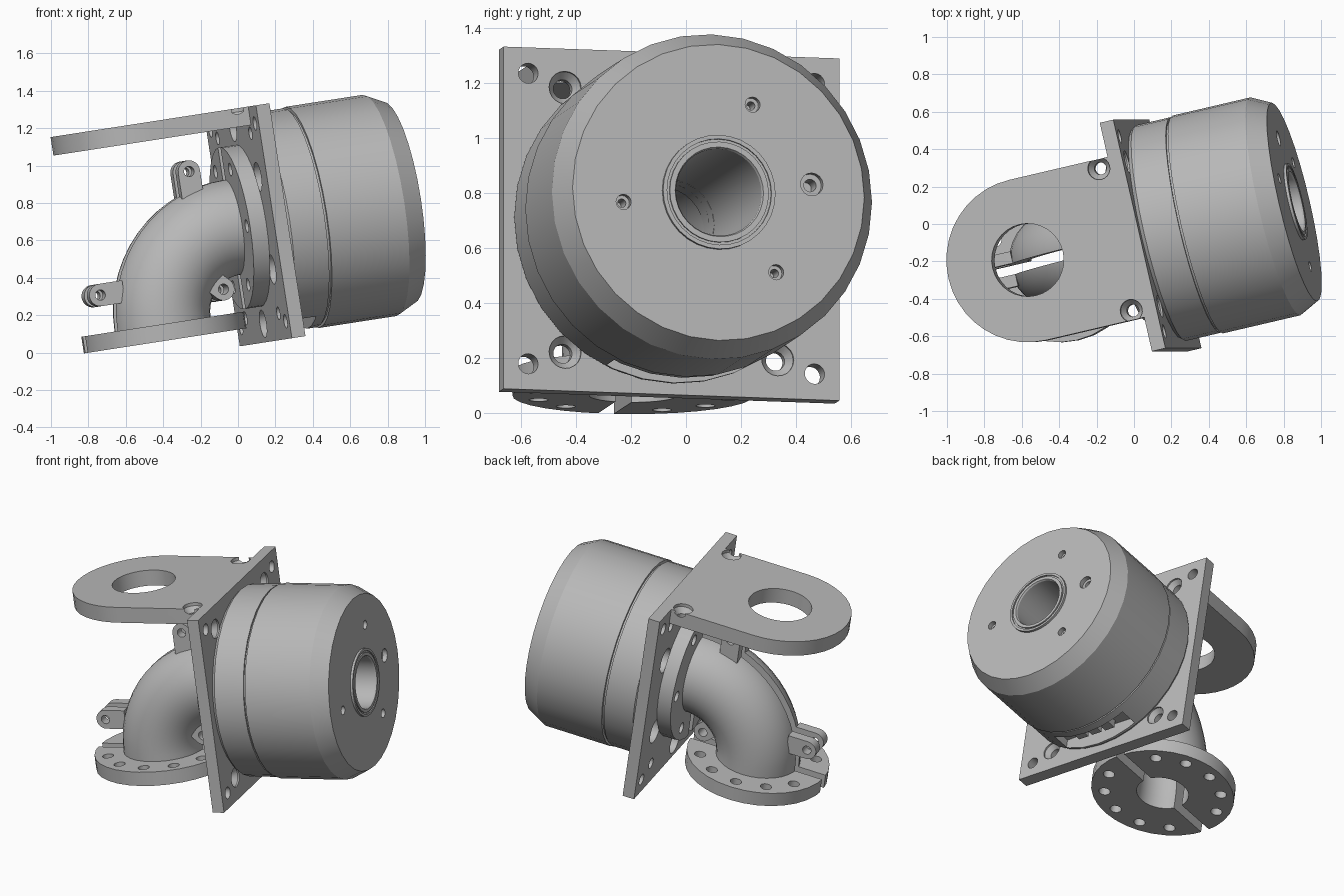
import bpy, bmesh
from math import sin, cos, pi, radians
from mathutils import Matrix, Vector

if "Cube" in bpy.data.objects:
    bpy.data.objects.remove(bpy.data.objects["Cube"])

# One metal colour
metal = bpy.data.materials.new("grey_metal")
metal.use_nodes = True
GREY = (0.48, 0.48, 0.48, 1)
metal.diffuse_color = GREY
metal.node_tree.nodes["Principled BSDF"].inputs["Base Color"].default_value = GREY

# The whole assembly is built square (x = motor axis) and tilted as a unit
PLACE = (Matrix.Translation((0.125, -0.053, 0.689))
         @ Matrix.Rotation(radians(-8.8), 4, 'Y') @ Matrix.Rotation(radians(13), 4, 'Z'))
X, Y, Z = Vector((1, 0, 0)), Vector((0, 1, 0)), Vector((0, 0, 1))


def loft(bm, rings, closed=False):
    """Skin a list of point rings; closed joins last to first, else cap the ends."""
    vs = [[bm.verts.new(p) for p in ring] for ring in rings]
    n, m = len(vs), len(vs[0])
    for i in range(n if closed else n - 1):
        a, b = vs[i], vs[(i + 1) % n]
        for j in range(m):
            k = (j + 1) % m
            bm.faces.new((a[j], a[k], b[k], b[j]))
    if not closed:
        bm.faces.new(vs[0])
        bm.faces.new(vs[-1])


def lathe(bm, profile, centre, axis, closed=False, seg=32):
    """Revolve (radius, height) pairs about an axis through centre."""
    rot = Z.rotation_difference(axis).to_matrix()
    loft(bm, [[Vector(centre) + rot @ Vector((r * cos(t), r * sin(t), h))
               for t in [2 * pi * i / seg for i in range(seg)]]
              for r, h in profile], closed)


def hole(bm, centre, axis, r, h0, h1):
    lathe(bm, [(r, h0), (r, h1)], centre, axis, seg=20)


def box(bm, lo, hi):
    loft(bm, [[(lo[0], lo[1], z), (hi[0], lo[1], z), (hi[0], hi[1], z), (lo[0], hi[1], z)]
              for z in (lo[2], hi[2])])


def make(name, bm):
    bmesh.ops.recalc_face_normals(bm, faces=bm.faces)
    me = bpy.data.meshes.new(name)
    bm.to_mesh(me)
    bm.free()
    ob = bpy.data.objects.new(name, me)
    bpy.context.collection.objects.link(ob)
    return ob


def part(name, bm, cutters=()):
    """Make an object, cut it with each cutter mesh, tilt it and shade it."""
    ob = make(name, bm)
    ob.data.materials.append(metal)
    bpy.ops.object.select_all(action='DESELECT')
    bpy.context.view_layer.objects.active = ob
    ob.select_set(True)
    for c in cutters:
        tool = make("cutter", c)
        mod = ob.modifiers.new("cut", 'BOOLEAN')
        mod.operation, mod.solver, mod.object = 'DIFFERENCE', 'EXACT', tool
        bpy.ops.object.modifier_apply(modifier=mod.name)
        bpy.data.objects.remove(tool)
    ob.data.transform(PLACE)
    bpy.ops.object.shade_smooth_by_angle(angle=radians(25))


BORE, GAP, BEND = 0.16, 0.03, 0.455
SIGNS = (-1, 1)


def gap_cutter():
    bm = bmesh.new()
    box(bm, (-1.3, -GAP, -0.8), (-0.05, GAP, 0.6))
    return bm


# Motor housing: base ring, groove, chamfered body and hub lip around the bore
bm = bmesh.new()
lathe(bm, [(BORE, 0), (0.575, 0), (0.592, 0.02), (0.592, 0.212), (0.58, 0.212), (0.58, 0.225),
           (0.598, 0.225), (0.598, 0.655), (0.545, 0.76), (0.21, 0.76), (0.21, 0.775),
           (0.195, 0.775), (0.195, 0.767), (0.185, 0.767), (0.185, 0.775), (0.165, 0.775),
           (BORE, 0.765)], (0, 0, 0), X, closed=True)
cut = bmesh.new()
for y, z, r in ((0.128, 0.328, 0.028), (0.349, 0.042, 0.042),
                (0.216, -0.286, 0.028), (-0.354, -0.047, 0.028)):
    lathe(cut, [(r * 0.55, 0.65), (r * 0.55, 0.73), (r, 0.73), (r, 0.8)], (0, y, z), X, seg=16)
box(cut, (0.035, -0.25, -0.7), (0.16, 0.27, -0.48))
part("motor_housing", bm, [cut])

# Connector blocks inside the cable opening
bm = bmesh.new()
for y in (-0.1, 0.0, 0.1):
    box(bm, (0.06, y - 0.035, -0.53), (0.12, y + 0.035, -0.47))
part("cable_connector", bm)

# Square mounting plate with corner, countersunk and large holes
bm = bmesh.new()
box(bm, (-0.075, -0.627, -0.63), (0, 0.627, 0.63))
cut = bmesh.new()
hole(cut, (0, 0, 0), X, BORE, -0.2, 0.1)
for sz in SIGNS:
    hole(cut, (0, 0, sz * 0.53), X, 0.075, -0.2, -0.005)
    for sy in SIGNS:
        hole(cut, (0, sy * 0.535, sz * 0.535), X, 0.037, -0.2, 0.1)
        hole(cut, (0, sy * 0.41, sz * 0.25), X, 0.08, -0.2, -0.005)
        lathe(cut, [(0.035, -0.2), (0.035, -0.04), (0.06, -0.01), (0.06, 0.1)],
              (0, sy * 0.397, sz * 0.487), X, seg=20)
part("mounting_plate", bm, [cut])

# Rounded top arm with a large eye and two countersunk screw holes
bm = bmesh.new()
outline = [(-0.62 - 0.44 * sin(pi * i / 20), 0.44 * cos(pi * i / 20)) for i in range(21)]
outline += [(-0.075, -0.44), (-0.075, 0.44)]
loft(bm, [[(x, y, z) for x, y in outline] for z in (0.53, 0.63)])
cut = bmesh.new()
lathe(cut, [(0.195, 0.4), (0.195, 0.8)], (-0.62, 0, 0), Z)
for sy in SIGNS:
    lathe(cut, [(0.033, 0.4), (0.033, 0.575), (0.06, 0.61), (0.06, 0.8)],
          (-0.135, sy * 0.39, 0), Z, seg=20)
part("top_arm", bm, [cut])

# Split pipe flanges with a ring of bolt holes; those on the split are left out
for name, centre, axis, side, count in (("plate_flange", (-0.165, 0, 0), X, Z, 6),
                                        ("bottom_flange", (-0.62, 0, -0.54), Z, X, 12)):
    bm = bmesh.new()
    lathe(bm, [(BORE, 0), (0.44, 0), (0.44, 0.09), (BORE, 0.09)], centre, axis, closed=True)
    cut = bmesh.new()
    for i in range(count):
        t = pi / 2 + 2 * pi * i / count
        if abs(sin(t)) > 0.1:
            hole(cut, Vector(centre) + 0.36 * (cos(t) * side + sin(t) * Y), axis, 0.035, -0.1, 0.2)
    part(name, bm, [cut, gap_cutter()])

# Split elbow pipe: outer skin swept one way, bore swept back
hub = Vector((-0.165, 0, -0.45))


def pipe_ring(r, a):
    out = Vector((-sin(a), 0, cos(a)))
    return [hub + out * (BEND + r * cos(t)) + Y * r * sin(t)
            for t in [2 * pi * i / 32 for i in range(32)]]


turns = [pi / 2 * i / 14 for i in range(15)]
bm = bmesh.new()
loft(bm, [pipe_ring(0.26, a) for a in turns] + [pipe_ring(BORE, a) for a in reversed(turns)],
     closed=True)
part("elbow_pipe", bm, [gap_cutter()])

# Paired clamp lugs along the split: centre, direction to the pipe, stem length, outer face
for name, x, z, d, length, outer in (
        ("upper_lug", -0.37, 0.335, Vector((0, 0, -1)), 0.14, 0.095),
        ("outer_lug", -0.955, -0.245, Vector((1, 0, 0)), 0.13, 0.095),
        ("inner_lug", -0.295, -0.315, Vector((-0.707, 0, 0.707)), 0.06, 0.15)):
    c, side = Vector((x, 0, z)), d.cross(Y)
    shape = [c + 0.06 * (cos(t) * side - sin(t) * d) for t in [pi * i / 12 for i in range(13)]]
    shape += [c + d * length - side * 0.06, c + d * length + side * 0.06]
    for label, s in (("front", -1), ("back", 1)):
        bm = bmesh.new()
        loft(bm, [[p + Y * s * y for p in shape] for y in (GAP, outer)])
        cut = bmesh.new()
        hole(cut, c, Y, 0.028, -0.3, 0.3)
        part(label + "_" + name, bm, [cut])
